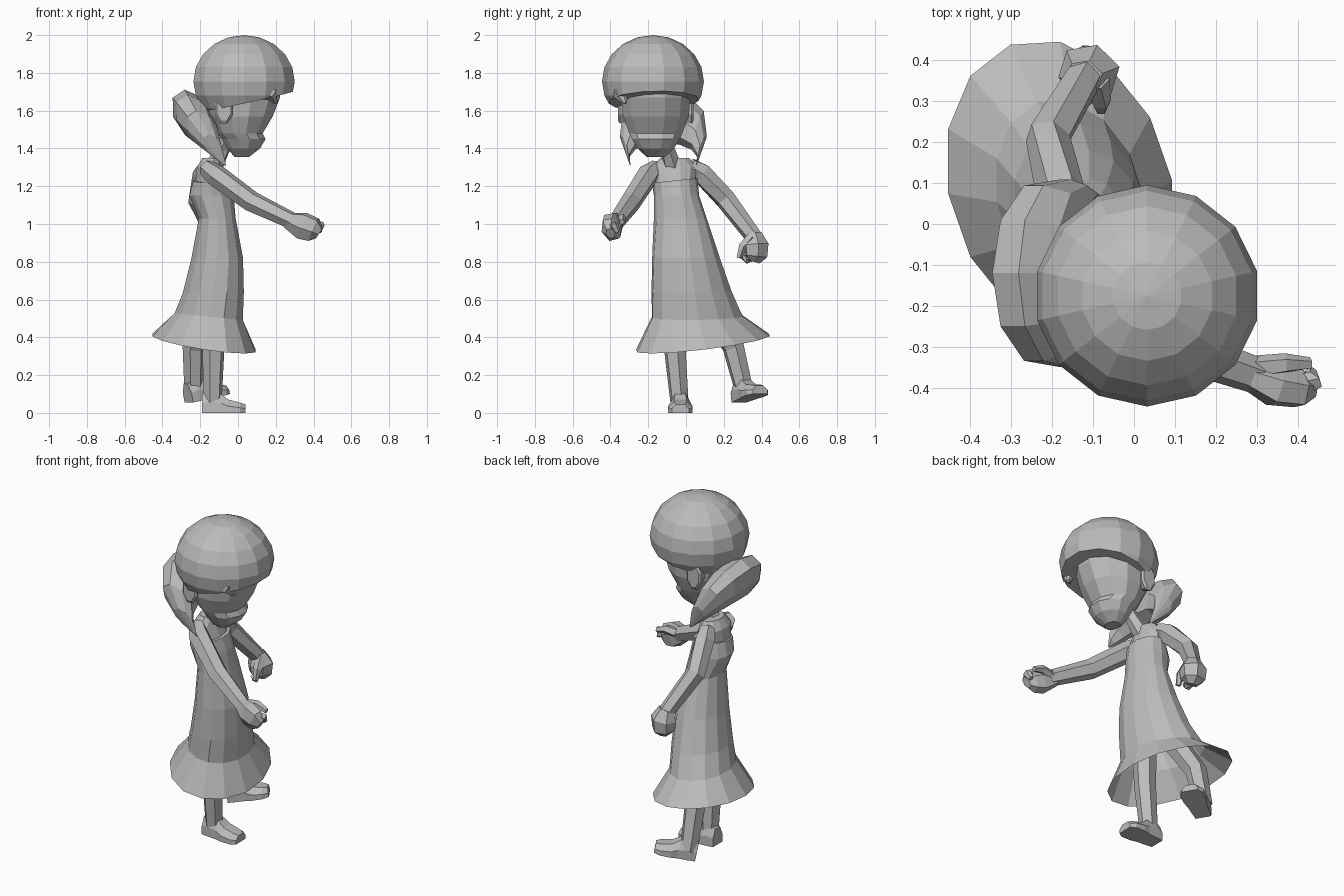
import bpy, bmesh
from math import sin, cos, pi, tau
from mathutils import Vector

default_cube = bpy.data.objects.get("Cube")
if default_cube:
    bpy.data.objects.remove(default_cube)

color = (.5, .5, .5, 1)
grey = bpy.data.materials.new("plain_grey")
grey.use_nodes = True
grey.diffuse_color = color
grey.node_tree.nodes["Principled BSDF"].inputs["Base Color"].default_value = color


def finish(name, bm):
    """Turn a bmesh into a flat shaded grey object."""
    bmesh.ops.recalc_face_normals(bm, faces=bm.faces)
    mesh = bpy.data.meshes.new(name)
    bm.to_mesh(mesh)
    bm.free()
    mesh.materials.append(grey)
    bpy.context.collection.objects.link(bpy.data.objects.new(name, mesh))


def loft(name, rings, open_start=False):
    """Skin a list of equal closed rings."""
    bm = bmesh.new()
    rows = [[bm.verts.new(point) for point in ring] for ring in rings]
    for lower, upper in zip(rows, rows[1:]):
        for i in range(len(lower)):
            bm.faces.new((lower[i - 1], lower[i], upper[i], upper[i - 1]))
    if not open_start:
        bm.faces.new(rows[0])
    bm.faces.new(rows[-1])
    finish(name, bm)


def ellipse(center, across, along, sides, skew=0):
    """Ring spanned by two half axes."""
    center, across, along = Vector(center), Vector(across), Vector(along)
    angles = [tau * (i + .5) / sides for i in range(sides)]
    return [center + across * cos(a) + along * sin(a - skew) for a in angles]


def oval(z, x, y, rx, ry, sides=12, skew=0, tilt_x=0, tilt_y=0):
    """Nearly level ring, tilted by its rise along x and y."""
    return ellipse((x, y, z), (rx, 0, rx * tilt_x), (0, ry, ry * tilt_y), sides, skew)


def tube(name, path, radii, sides=6, flat=1):
    """Faceted limb along a path."""
    points = [Vector(p) for p in path]
    rings = []
    for point, before, after, radius in zip(points, points[:1] + points, points[1:] + points[-1:], radii):
        direction = (after - before).normalized()
        across = direction.cross((.3, 1, .2)).normalized()
        along = direction.cross(across)
        rings.append(ellipse(point, across * radius, along * radius * flat, sides))
    loft(name, rings)


# Dress: fitted body with a flared, tilted flounce, open underneath
loft("dress", [
    oval(z=.37, x=-.18, y=.09, rx=.28, ry=.36, sides=14, skew=.18, tilt_x=-.13, tilt_y=.1),
    oval(z=.51, x=-.155, y=.06, rx=.185, ry=.245, sides=14, skew=.2, tilt_x=-.1),
    oval(z=.64, x=-.13, y=.03, rx=.165, ry=.215, sides=14, skew=.15),
    oval(z=.82, x=-.11, y=0, rx=.14, ry=.18, sides=14, skew=.1),
    oval(z=1.03, x=-.11, y=-.03, rx=.1, ry=.14, sides=14),
    oval(z=1.15, x=-.14, y=-.05, rx=.12, ry=.12, sides=14),
    oval(z=1.23, x=-.14, y=-.06, rx=.1, ry=.12, sides=14, tilt_y=.1),
], open_start=True)

# Upper chest and neck
loft("chest", [
    oval(z=1.2, x=-.14, y=-.06, rx=.09, ry=.11),
    oval(z=1.3, x=-.15, y=-.06, rx=.07, ry=.12),
    oval(z=1.35, x=-.14, y=-.06, rx=.05, ry=.08),
])
tube("neck", [(-.13, -.07, 1.3), (-.08, -.1, 1.4), (-.03, -.14, 1.5)], radii=[.05, .04, .05])

# Head with a slightly protruding lip and narrow chin
face_y = -.16
loft("face", [
    oval(z=1.78, x=.02, y=face_y, rx=.21, ry=.2),
    oval(z=1.67, x=.01, y=face_y, rx=.22, ry=.19),
    oval(z=1.57, x=.01, y=face_y, rx=.18, ry=.18),
    oval(z=1.48, x=.01, y=face_y, rx=.125, ry=.145),
    oval(z=1.45, x=.03, y=face_y, rx=.12, ry=.13),
    oval(z=1.4, x=.03, y=face_y, rx=.09, ry=.1),
    oval(z=1.355, x=.02, y=face_y, rx=.04, ry=.05),
])
for name, side in (("right_ear", -1), ("left_ear", 1)):
    loft(name, [
        ellipse((-.075, face_y + side * reach, 1.61), (size, 0, 0), (0, 0, size * 1.7), sides=8)
        for reach, size in ((.12, .03), (.19, .05), (.2, .04))
    ])

# Hair cap: faceted dome cut along a fringe that is high in front and low behind
bm = bmesh.new()
bmesh.ops.create_uvsphere(bm, u_segments=14, v_segments=10, radius=1)
for vert in bm.verts:
    x, y, z = vert.co
    vert.co = (.032 + x * .275, -.175 + y * .27, 1.755 + z * .245)
cut = bmesh.ops.bisect_plane(bm, geom=bm.verts[:] + bm.edges[:] + bm.faces[:], clear_inner=True,
                             plane_co=(.03, face_y, 1.645), plane_no=(-.22, -.03, 1))
rim = [item for item in cut["geom_cut"] if isinstance(item, bmesh.types.BMEdge)]
bmesh.ops.contextual_create(bm, geom=rim)
finish("hair_cap", bm)
tube("fringe_lock", [(.1, -.35, 1.71), (.18, -.35, 1.69), (.2, -.32, 1.64)], radii=[.05, .04, .01])


# Swept hair behind the neck: a crescent between a low inner and a high outer edge
def hair_edge(angle, depth, bulge, height):
    return Vector((-.06 - depth * sin(angle),
                   -.12 - .17 * cos(angle) - bulge * sin(2 * angle),
                   1.3 + height * sin(angle)))


crescent = []
steps = 8
for step in range(steps + 1):
    angle = pi * (.02 + .96 * step / steps)
    inner = hair_edge(angle, depth=.09, bulge=.03, height=.14)
    outer = hair_edge(angle, depth=.26, bulge=.1, height=.4)
    forward = hair_edge(angle + .1, depth=.175, bulge=.065, height=.27) - (inner + outer) / 2
    half = (outer - inner) / 2
    thickness = half.cross(forward).normalized() * .1 * sin(angle)
    crescent.append(ellipse((inner + outer) / 2, half, thickness, sides=8))
loft("swept_hair", crescent)

# Arms
arm_radii = [.045, .06, .056, .045]
tube("right_arm", [(-.17, -.15, 1.3), (-.12, -.2, 1.26), (.07, -.29, 1.12), (.3, -.37, 1.01)], arm_radii)
tube("left_arm", [(-.16, .02, 1.31), (-.18, .08, 1.27), (-.21, .21, 1.13), (-.12, .36, .93)], arm_radii)

# Hands with a curled palm, a thumb and a bent finger
palm_radii = [.045, .078, .07, .035]
digit_radii = [.03, .025, .015]
tube("right_palm", [(.26, -.36, 1.02), (.34, -.39, .99), (.4, -.4, .97), (.43, -.4, .95)], palm_radii, flat=.7)
tube("right_thumb", [(.3, -.35, 1.02), (.37, -.34, 1.03), (.43, -.34, 1.01)], digit_radii, sides=5)
tube("right_finger", [(.39, -.4, .99), (.44, -.38, .99), (.43, -.36, .96)], digit_radii, sides=5)
tube("left_palm", [(-.12, .36, .95), (-.11, .37, .89), (-.11, .37, .83), (-.11, .36, .8)], palm_radii, flat=.9)
tube("left_thumb", [(-.09, .35, .93), (-.08, .3, .88), (-.08, .28, .82)], digit_radii, sides=5)
tube("left_finger", [(-.11, .36, .83), (-.11, .32, .81), (-.11, .3, .83)], digit_radii, sides=5)

# Legs
leg_radii = [.07, .06, .05]
tube("right_leg", [(-.13, -.07, .7), (-.13, -.06, .35), (-.135, -.035, .06)], leg_radii)
tube("left_leg", [(-.16, .08, .65), (-.235, .25, .35), (-.235, .31, .11)], leg_radii)


# Feet: low shoe shape running from heel to toe
def foot(name, heel, direction):
    forward = Vector(direction).normalized()
    side = Vector((forward.y, -forward.x, 0)).normalized()
    up = side.cross(forward)
    outline = ((-1, 0), (1, 0), (1, .5), (.5, 1), (-.5, 1), (-1, .5))
    loft(name, [
        [Vector(heel) + forward * reach + side * width * a + up * height * b for a, b in outline]
        for reach, width, height in ((0, .045, .1), (.04, .05, .12), (.1, .055, .1),
                                     (.14, .065, .07), (.2, .065, .055), (.23, .045, .045))
    ])


foot("right_foot", heel=(-.19, -.03, 0), direction=(1, 0, 0))
foot("left_foot", heel=(-.26, .28, .055), direction=(.85, .5, .2))
